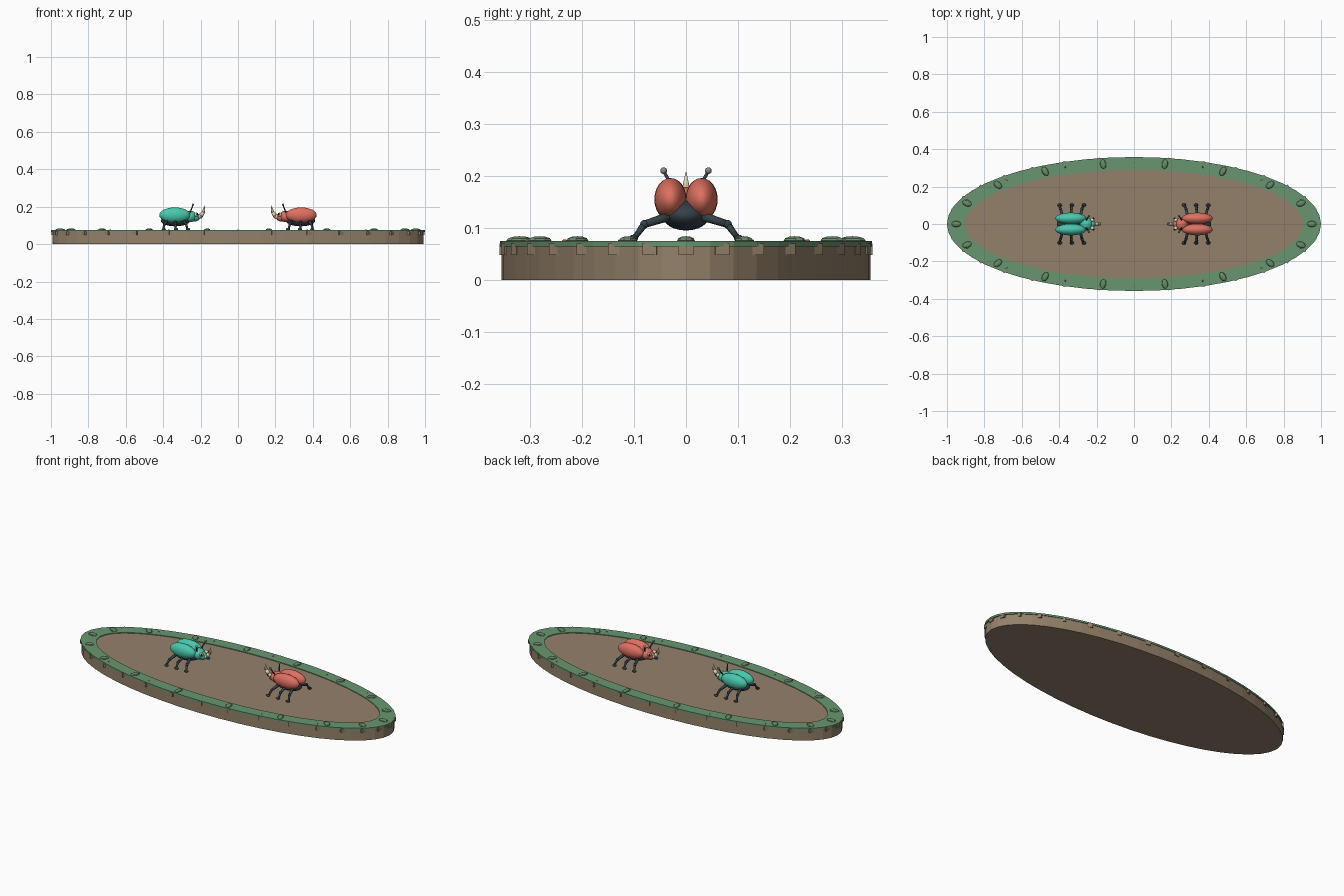
import bpy, bmesh, math
from mathutils import Vector, Matrix

if "Cube" in bpy.data.objects:
    bpy.data.objects.remove(bpy.data.objects["Cube"])


def mat(name, r, g, b):
    m = bpy.data.materials.new(name)
    lin = lambda c: ((c / 255 + 0.055) / 1.055) ** 2.4 if c > 10 else c / 255 / 12.92
    m.diffuse_color = (lin(r), lin(g), lin(b), 1)
    m.use_nodes = True
    m.node_tree.nodes["Principled BSDF"].inputs["Base Color"].default_value = m.diffuse_color
    return m


EARTH = mat("earth brown", 148, 129, 106)
MOSS = mat("moss green", 104, 150, 112)
PEBBLE = mat("pebble green", 104, 140, 104)
BERRY = mat("berry red", 190, 95, 85)
TEAL = mat("teal shell", 72, 200, 172)
CORAL = mat("coral shell", 222, 112, 96)
DARK = mat("dark chitin", 52, 66, 72)
CREAM = mat("horn cream", 232, 216, 182)
SAGE = mat("antenna tip grey", 135, 140, 122)
PUPIL = mat("pupil black", 20, 22, 25)


def finish(name, bm, material, smooth=False):
    bmesh.ops.recalc_face_normals(bm, faces=bm.faces[:])
    me = bpy.data.meshes.new(name)
    bm.to_mesh(me)
    bm.free()
    me.materials.append(material)
    for p in me.polygons:
        p.use_smooth = smooth
    ob = bpy.data.objects.new(name, me)
    bpy.context.collection.objects.link(ob)
    return ob


def ball(bm, c, r, rot=Matrix(), seg=20, rings=12):
    m = Matrix.Translation(c) @ rot @ Matrix.Diagonal((*r, 1))
    bmesh.ops.create_uvsphere(bm, u_segments=seg, v_segments=rings, radius=1, matrix=m)


def rod(bm, a, b, r1, r2, seg=10):
    a, b = Vector(a), Vector(b)
    q = (b - a).to_track_quat('Z', 'Y').to_matrix().to_4x4()
    bmesh.ops.create_cone(bm, cap_ends=True, segments=seg, radius1=r1, radius2=r2,
                          depth=(b - a).length, matrix=Matrix.Translation((a + b) / 2) @ q)


def oval(bm, a, b, z, n=48):
    return [bm.verts.new((a * math.cos(2 * math.pi * i / n), b * math.sin(2 * math.pi * i / n), z))
            for i in range(n)]


def bridge(bm, p, q):
    n = len(p)
    for i in range(n):
        bm.faces.new((p[i], p[(i + 1) % n], q[(i + 1) % n], q[i]))


# Oval earth platform
bm = bmesh.new()
low, top = oval(bm, 0.993, 0.355, 0), oval(bm, 0.993, 0.355, 0.071)
bridge(bm, low, top)
bm.faces.new(low)
bm.faces.new(top)
finish("platform", bm, EARTH)

# Raised moss border
bm = bmesh.new()
loops = [oval(bm, *s) for s in ((1.0, 0.358, 0.064), (1.0, 0.358, 0.075),
                                (0.905, 0.29, 0.075), (0.905, 0.29, 0.064))]
for i in range(4):
    bridge(bm, loops[i], loops[(i + 1) % 4])
finish("moss_border", bm, MOSS)

# Pebbles and berries on the border, studs under it
bm = bmesh.new()
for i in range(18):
    t = math.radians(20 * i)
    ball(bm, (0.95 * math.cos(t), 0.325 * math.sin(t), 0.076), (0.026, 0.017, 0.008),
         Matrix.Rotation(t, 4, 'Z'), 8, 6)
finish("pebbles", bm, PEBBLE)

bm = bmesh.new()
for i in range(16):
    t = math.radians(22.5 * i)
    ball(bm, (0.965 * math.cos(t), 0.33 * math.sin(t), 0.075), (0.005, 0.005, 0.003), Matrix(), 8, 6)
finish("berries", bm, BERRY)

bm = bmesh.new()
for i in range(32):
    t = math.radians(11.25 * i)
    m = (Matrix.Translation((0.988 * math.cos(t), 0.35 * math.sin(t), 0.059))
         @ Matrix.Rotation(t, 4, 'Z') @ Matrix.Diagonal((0.018, 0.028, 0.022, 1)))
    bmesh.ops.create_cube(bm, size=1, matrix=m)
finish("rim_studs", bm, EARTH)


def beetle(tag, shell, x, turn):
    """Beetle facing +x before being turned into place."""
    place = Matrix.Translation((x, 0, 0)) @ Matrix.Rotation(turn, 4, 'Z')

    def add(name, bm, material):
        finish(tag + "_" + name, bm, material, True).matrix_world = place

    # Belly
    bm = bmesh.new()
    ball(bm, (0, 0, 0.125), (0.078, 0.046, 0.03))
    add("belly", bm, DARK)

    # Wing cases, pronotum and head
    bm = bmesh.new()
    for s in (1, -1):
        ball(bm, (-0.003, s * 0.03, 0.155), (0.083, 0.031, 0.041))
    add("wing_cases", bm, shell)
    bm = bmesh.new()
    ball(bm, (0.08, 0, 0.148), (0.034, 0.036, 0.031))
    ball(bm, (0.107, 0, 0.143), (0.022, 0.024, 0.022))
    add("head", bm, shell)

    # Curved horn
    bm = bmesh.new()
    pts = [(0.112, 0.137, 0.013), (0.135, 0.15, 0.012), (0.15, 0.17, 0.009), (0.158, 0.207, 0.001)]
    for (xa, za, ra), (xb, zb, rb) in zip(pts, pts[1:]):
        rod(bm, (xa, 0, za), (xb, 0, zb), ra, rb)
        ball(bm, (xb, 0, zb), (rb,) * 3, Matrix(), 10, 6)
    add("horn", bm, CREAM)

    # Eyes with pupils
    white, dot = bmesh.new(), bmesh.new()
    for s in (1, -1):
        ball(white, (0.112, s * 0.022, 0.158), (0.011,) * 3, Matrix(), 12, 8)
        ball(dot, (0.117, s * 0.029, 0.16), (0.006,) * 3, Matrix(), 10, 6)
    add("eyes", white, CREAM)
    add("pupils", dot, PUPIL)

    # Antennae with round tips
    stick, tip = bmesh.new(), bmesh.new()
    for s in (1, -1):
        rod(stick, (0.078, s * 0.018, 0.165), (0.094, s * 0.043, 0.209), 0.004, 0.003, 8)
        ball(tip, (0.094, s * 0.043, 0.21), (0.0065,) * 3, Matrix(), 10, 6)
    add("antennae", stick, DARK)
    add("antenna_tips", tip, SAGE)

    # Six jointed legs
    bm = bmesh.new()
    for s in (1, -1):
        for hip, spread in ((-0.045, -0.02), (0.0, 0.0), (0.045, 0.02)):
            a = Vector((hip, s * 0.03, 0.123))
            k = Vector((hip + spread * 0.6, s * 0.08, 0.107))
            f = Vector((hip + spread, s * 0.099, 0.081))
            rod(bm, a, k, 0.009, 0.007)
            ball(bm, k, (0.0085,) * 3, Matrix(), 10, 6)
            rod(bm, k, f, 0.007, 0.005)
            ball(bm, f + Vector((0.003, s * 0.002, -0.001)), (0.012, 0.009, 0.007), Matrix(), 10, 6)
    add("legs", bm, DARK)


beetle("teal_beetle", TEAL, -0.335, 0)
beetle("coral_beetle", CORAL, 0.335, math.pi)
